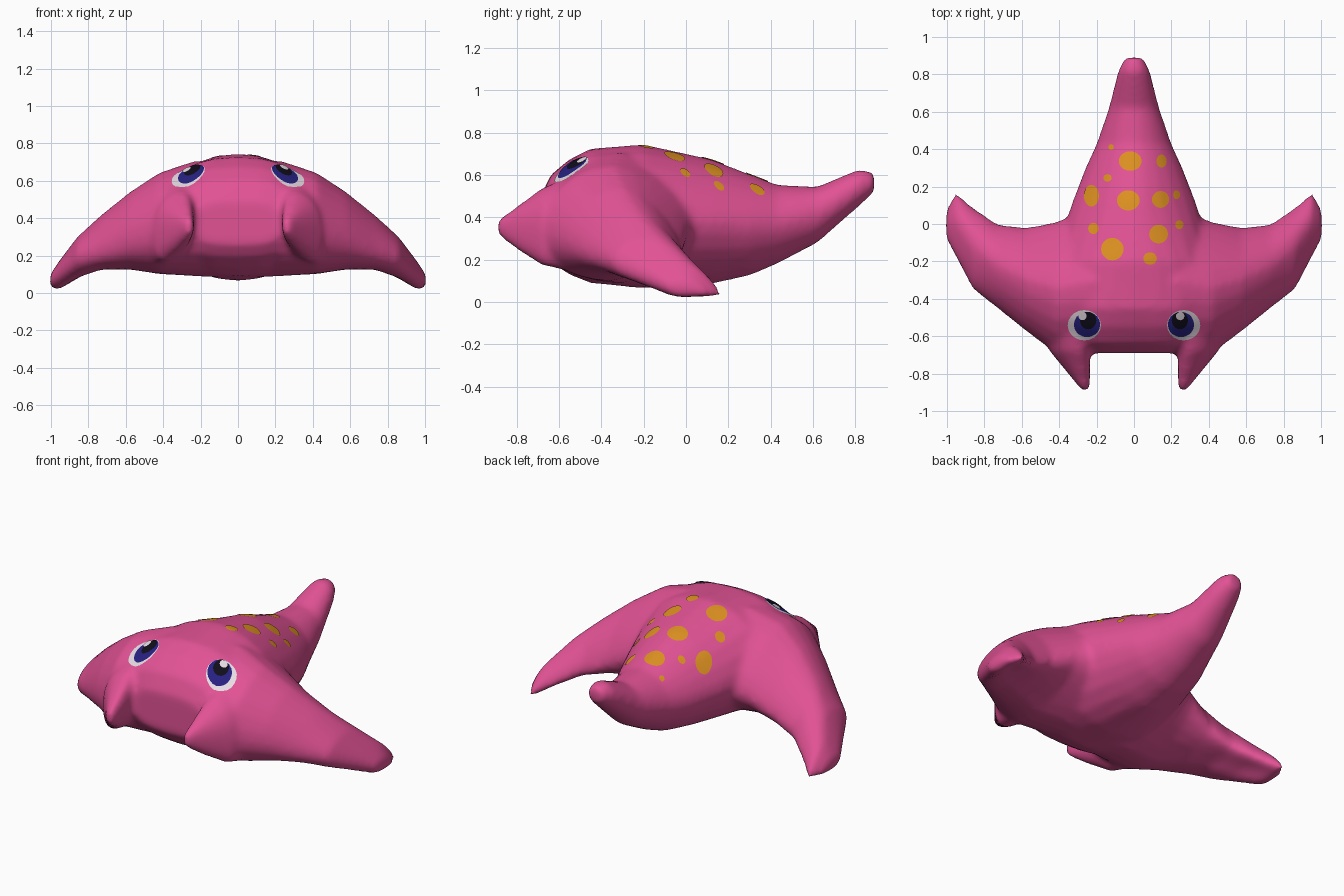
import bpy, bmesh
from math import cos, sin, pi
from mathutils import Vector
from mathutils.bvhtree import BVHTree

if "Cube" in bpy.data.objects:
    bpy.data.objects.remove(bpy.data.objects["Cube"])


def material(name, rgb):
    mat = bpy.data.materials.new(name)
    mat.use_nodes = True
    mat.diffuse_color = (*rgb, 1)
    mat.node_tree.nodes["Principled BSDF"].inputs["Base Color"].default_value = (*rgb, 1)
    return mat


PINK = material("pink skin", (0.76, 0.085, 0.3))
ORANGE = material("orange spot", (0.72, 0.28, 0.015))
WHITE = material("eye white", (0.8, 0.72, 0.78))
BLUE = material("iris blue", (0.02, 0.015, 0.22))
BLACK = material("pupil black", (0.005, 0.004, 0.01))


def power(v, e):
    return abs(v) ** e * (1 if v > 0 else -1)


def loft(bm, rings):
    """Skin a list of equal rings into a closed hull."""
    rows = [[bm.verts.new(p) for p in ring] for ring in rings]
    for a, b in zip(rows, rows[1:]):
        for i in range(len(a)):
            j = (i + 1) % len(a)
            bm.faces.new((a[i], a[j], b[j], b[i]))
    bm.faces.new(rows[0])
    bm.faces.new(rows[-1])


ANGLES = [2 * pi * i / 24 for i in range(24)]


def ring_y(y, x0, x1, z0, z1, e=1.0, slope=0.0):
    """Rounded cross-section facing along y, falling away from x0 by slope."""
    ring = []
    for a in ANGLES:
        x = (x0 + x1) / 2 + (x1 - x0) / 2 * power(cos(a), e)
        z = (z0 + z1) / 2 + (z1 - z0) / 2 * power(sin(a), e)
        ring.append((x, y, z - slope * abs(x - x0)))
    return ring


def ring_x(x, y0, y1, z0, z1, lead_z, trail_z):
    """Arched cross-section facing along x, thinning towards its trailing edge."""
    mid = (z0 + z1) / 2
    return [(x, (y0 + y1) / 2 + (y1 - y0) / 2 * cos(a),
             mid + (z1 - z0) / 2 * sin(a) * (1 - 0.3 * max(0, cos(a)))
             + ((trail_z if cos(a) > 0 else lead_z) - mid) * cos(a) ** 2) for a in ANGLES]


bm = bmesh.new()

# Trunk and tail: y, half width, bottom, top, squareness
trunk = [(-0.69, 0.23, 0.26, 0.49, 0.6), (-0.64, 0.32, 0.19, 0.6, 0.7),
         (-0.55, 0.4, 0.13, 0.675, 0.8), (-0.45, 0.44, 0.09, 0.725, 0.87),
         (-0.2, 0.43, 0.065, 0.745, 1),
         (0.12, 0.33, 0.085, 0.675, 1.2), (0.3, 0.26, 0.125, 0.605, 1.15),
         (0.43, 0.2, 0.18, 0.555, 1.1), (0.62, 0.135, 0.28, 0.545, 1),
         (0.82, 0.085, 0.455, 0.63, 1), (0.89, 0.05, 0.52, 0.61, 1)]
loft(bm, [ring_y(y, -w, w, z0, z1, e) for y, w, z0, z1, e in trunk])

# Wings: x, leading edge, trailing edge, bottom, top, edge heights
wing = [(0.0, -0.66, 0.05, 0.08, 0.72, 0.4, 0.4), (0.24, -0.69, 0.08, 0.09, 0.705, 0.36, 0.38),
        (0.42, -0.69, 0.01, 0.1, 0.645, 0.33, 0.33), (0.58, -0.57, -0.02, 0.125, 0.54, 0.29, 0.24),
        (0.73, -0.45, 0.0, 0.125, 0.42, 0.23, 0.17), (0.86, -0.35, 0.09, 0.08, 0.3, 0.19, 0.09),
        (0.95, -0.18, 0.17, 0.02, 0.18, 0.12, 0.035), (1.005, -0.08, 0.08, 0.02, 0.1, 0.07, 0.04)]
mirrored = [(-s[0], *s[1:]) for s in reversed(wing[1:])]
loft(bm, [ring_x(*s) for s in mirrored + wing])

# Head horns, flat on the inner side: y, outer x, bottom, top, slope
horn = [(-0.89, 0.28, 0.32, 0.39, 0), (-0.82, 0.335, 0.28, 0.45, 0.3),
        (-0.68, 0.45, 0.24, 0.58, 0.5), (-0.5, 0.5, 0.22, 0.66, 0.5)]
for side in (-1, 1):
    loft(bm, [ring_y(y, side * 0.235, side * x, z0, z1, 0.8, s) for y, x, z0, z1, s in horn])

bmesh.ops.recalc_face_normals(bm, faces=bm.faces)
mesh = bpy.data.meshes.new("ray_body")
bm.to_mesh(mesh)
bm.free()
body = bpy.data.objects.new("ray_body", mesh)
bpy.context.collection.objects.link(body)

# Fuse the parts into one soft skin
fuse = body.modifiers.new("fuse", "REMESH")
fuse.mode = "VOXEL"
fuse.voxel_size = 0.018
soften = body.modifiers.new("soften", "SMOOTH")
soften.factor = 0.5
soften.iterations = 9
deps = bpy.context.evaluated_depsgraph_get()
skin = bpy.data.meshes.new_from_object(body.evaluated_get(deps))
body.modifiers.clear()
body.data = skin
skin.materials.clear()
skin.materials.append(PINK)
for poly in skin.polygons:
    poly.material_index = 0
    poly.use_smooth = True

tree = BVHTree.FromPolygons([v.co for v in skin.vertices],
                            [p.vertices[:] for p in skin.polygons])


def patch(name, x, y, rx, ry, mat, lift=0.004, rings=4, sides=20):
    """Thin painted oval draped over the top of the skin."""
    def drape(px, py):
        hit, normal, _, _ = tree.ray_cast(Vector((px, py, 2)), Vector((0, 0, -1)))
        return hit + normal * lift

    pm = bmesh.new()
    centre = pm.verts.new(drape(x, y))
    previous = None
    for r in range(1, rings + 1):
        row = [pm.verts.new(drape(x + rx * r / rings * cos(2 * pi * i / sides),
                                  y + ry * r / rings * sin(2 * pi * i / sides)))
               for i in range(sides)]
        for i in range(sides):
            j = (i + 1) % sides
            if previous:
                pm.faces.new((previous[i], row[i], row[j], previous[j]))
            else:
                pm.faces.new((centre, row[i], row[j]))
        previous = row
    data = bpy.data.meshes.new(name)
    pm.to_mesh(data)
    pm.free()
    data.materials.append(mat)
    for poly in data.polygons:
        poly.use_smooth = True
    bpy.context.collection.objects.link(bpy.data.objects.new(name, data))


# Back spots: x, y, radii
spots = [(-0.02, 0.335, 0.06, 0.052), (0.145, 0.335, 0.027, 0.035), (-0.12, 0.41, 0.014, 0.016),
         (-0.14, 0.245, 0.022, 0.02), (-0.225, 0.15, 0.04, 0.058), (-0.03, 0.125, 0.06, 0.054),
         (0.14, 0.13, 0.046, 0.045), (0.225, 0.155, 0.018, 0.024), (-0.215, -0.025, 0.028, 0.03),
         (-0.115, -0.135, 0.06, 0.06), (0.13, -0.055, 0.05, 0.05), (0.24, -0.005, 0.022, 0.024),
         (0.085, -0.185, 0.036, 0.033)]
for n, spot in enumerate(spots):
    patch(f"back_spot_{n + 1}", *spot, ORANGE)

# Eyes, layered from the white up to the glint, which sits on the same side of both
for side, label in ((1, "left"), (-1, "right")):
    patch(f"{label}_eye_white", side * 0.265, -0.54, 0.089, 0.081, WHITE, 0.003)
    patch(f"{label}_iris", side * 0.25, -0.535, 0.07, 0.067, BLUE, 0.005)
    patch(f"{label}_pupil", side * 0.243, -0.513, 0.043, 0.046, BLACK, 0.007)
    patch(f"{label}_glint", side * 0.258 - 0.014, -0.489, 0.022, 0.022, WHITE, 0.009)
